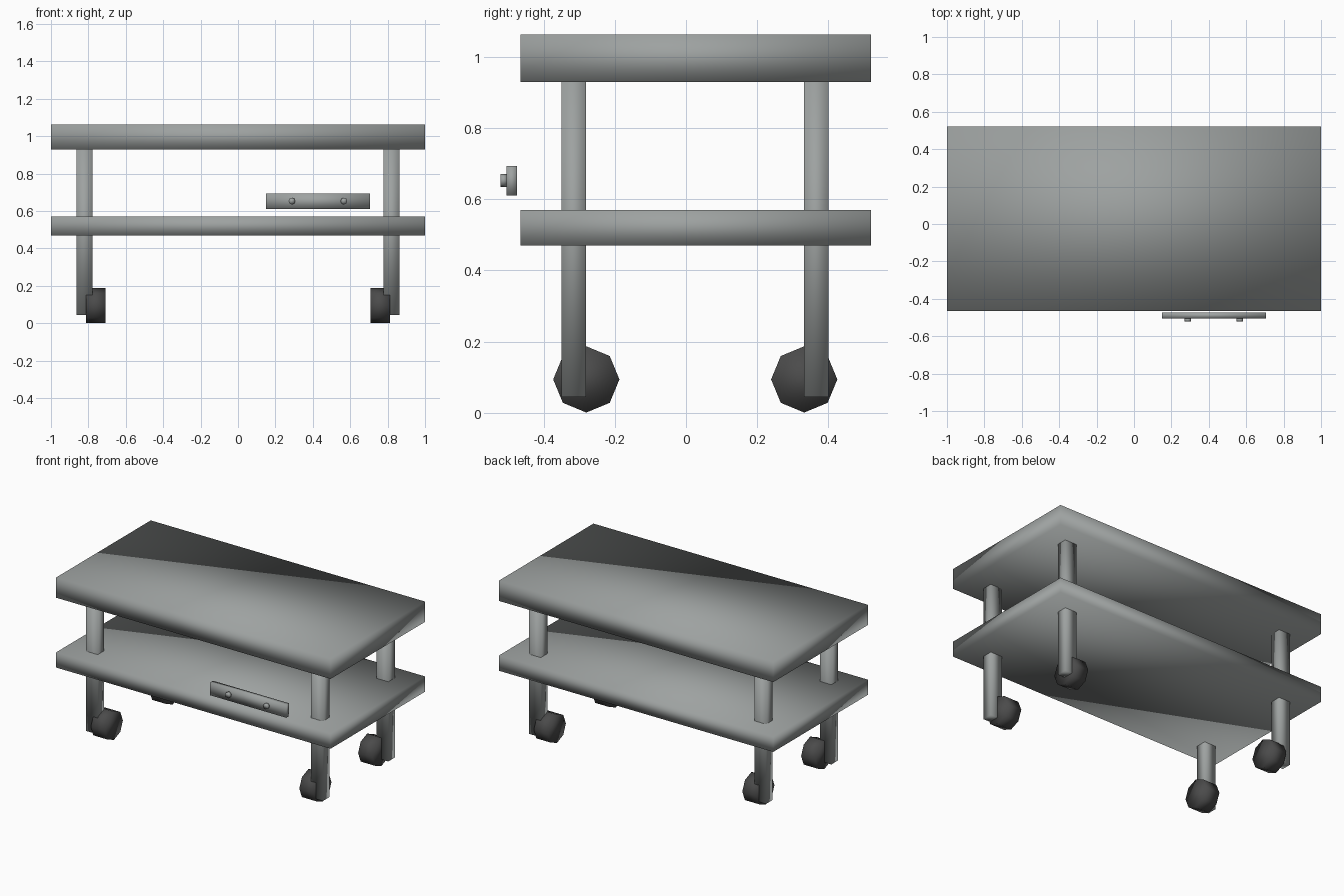
import bpy
import bmesh
from math import pi
from mathutils import Matrix

cube = bpy.data.objects.get("Cube")
if cube:
    bpy.data.objects.remove(cube, do_unlink=True)


def make_material(name, color):
    mat = bpy.data.materials.new(name)
    mat.use_nodes = True
    mat.diffuse_color = color
    bsdf = mat.node_tree.nodes["Principled BSDF"]
    bsdf.inputs["Base Color"].default_value = color
    return mat


grey = make_material("steel grey", (0.34, 0.36, 0.355, 1))
rubber = make_material("dark rubber", (0.07, 0.07, 0.07, 1))


def finish(name, bm, mat):
    mesh = bpy.data.meshes.new(name)
    bmesh.ops.recalc_face_normals(bm, faces=bm.faces)
    for face in bm.faces:
        face.smooth = True
    bm.to_mesh(mesh)
    bm.free()
    mesh.materials.append(mat)
    obj = bpy.data.objects.new(name, mesh)
    bpy.context.collection.objects.link(obj)


def box(name, low, high, mat):
    bm = bmesh.new()
    bmesh.ops.create_cube(bm, size=1)
    for v in bm.verts:
        v.co = [h if c > 0 else l for c, l, h in zip(v.co, low, high)]
    finish(name, bm, mat)


def cylinder(name, center, radius, depth, sides, axis, mat):
    bm = bmesh.new()
    turn = Matrix.Rotation(pi / 2, 4, axis)
    bmesh.ops.create_cone(bm, cap_ends=True, segments=sides, radius1=radius,
                          radius2=radius, depth=depth,
                          matrix=Matrix.Translation(center) @ turn)
    finish(name, bm, mat)


# Two boards
box("table_top", (-1, -0.465, 0.93), (1, 0.52, 1.063), grey)
box("lower_shelf", (-1, -0.465, 0.47), (1, 0.52, 0.57), grey)

# Legs with a wheel on the inner side of each
for side, sx in (("left", 1), ("right", -1)):
    for end, leg_y, wheel_y in (("front", -0.315, -0.28), ("back", 0.366, 0.332)):
        xs = sorted((sx * 0.778, sx * 0.863))
        box(f"{end}_{side}_leg", (xs[0], leg_y - 0.034, 0.045),
            (xs[1], leg_y + 0.034, 0.93), grey)
        cylinder(f"{end}_{side}_wheel", (sx * 0.76, wheel_y, 0.094),
                 0.093, 0.104, 8, "Y", rubber)

# Control bar with two knobs
box("control_bar", (0.15, -0.504, 0.61), (0.705, -0.474, 0.694), grey)
for i, x in enumerate((0.288, 0.566)):
    cylinder(f"knob_{i + 1}", (x, -0.512, 0.653), 0.018, 0.018, 8, "X", grey)
